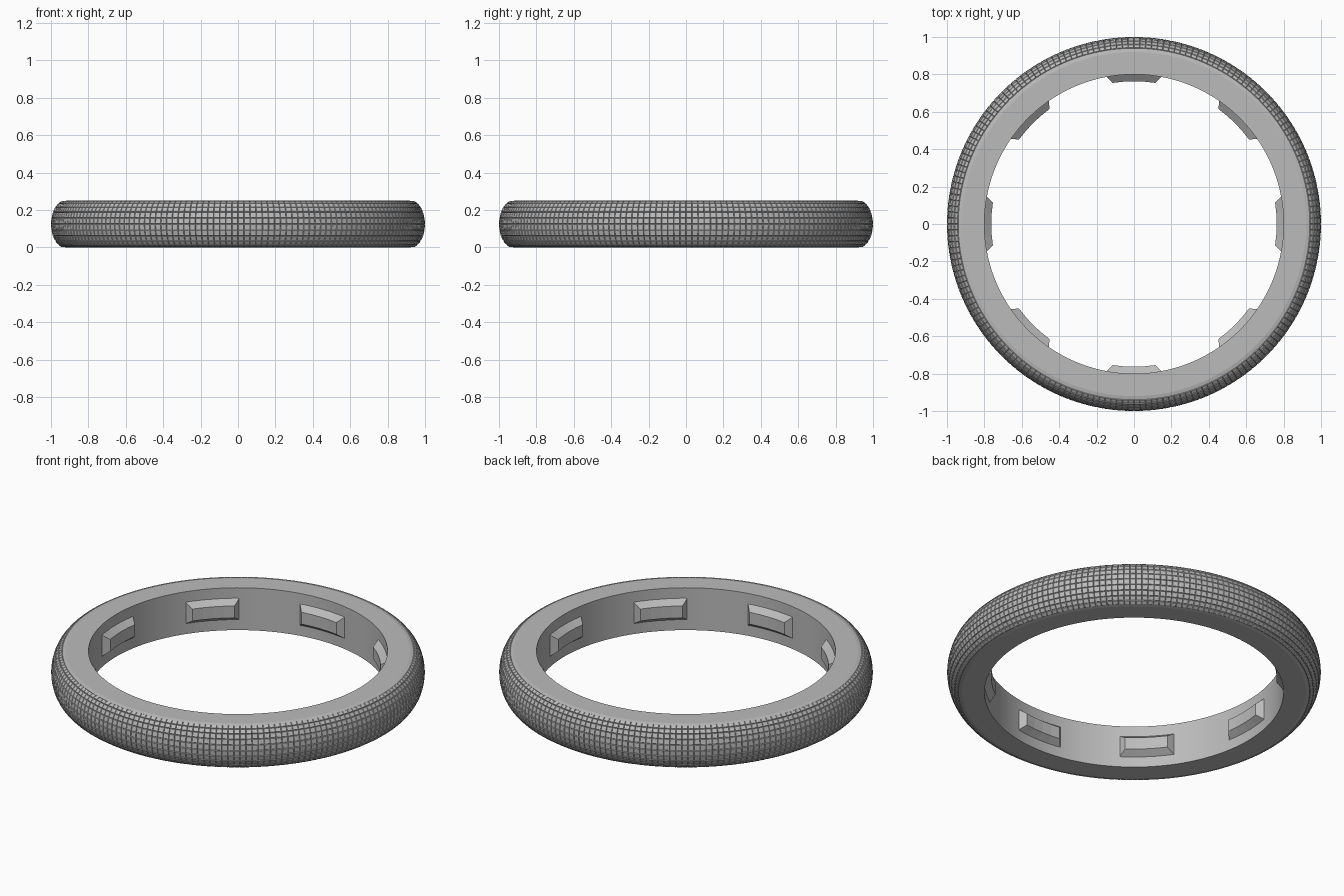
import bpy, bmesh
from math import sin, cos, pi, radians

cube = bpy.data.objects.get("Cube")
if cube:
    bpy.data.objects.remove(cube, do_unlink=True)

HEIGHT = 0.25
MID = HEIGHT / 2
INNER = 0.8
RIM = 0.92
RELIEF = 0.004
COLUMNS = 192
ROWS = 12

grey = bpy.data.materials.new("matte_grey")
grey.use_nodes = True
colour = (0.5, 0.5, 0.5, 1)
grey.diffuse_color = colour
grey.node_tree.nodes["Principled BSDF"].inputs["Base Color"].default_value = colour


def to_mesh(bm, name):
    bmesh.ops.recalc_face_normals(bm, faces=bm.faces)
    mesh = bpy.data.meshes.new(name)
    bm.to_mesh(mesh)
    bm.free()
    mesh.materials.append(grey)
    return mesh


def add_object(mesh, name):
    obj = bpy.data.objects.new(name, mesh)
    bpy.context.collection.objects.link(obj)
    return obj


# Ring body: flat inner wall, flat rims and a rounded outer side
bm = bmesh.new()
profile = [(INNER, 0), (INNER, HEIGHT)]
for i in range(ROWS + 1):
    a = pi / 2 - pi * i / ROWS
    profile.append((RIM + (1 - RIM - RELIEF) * cos(a), MID + MID * sin(a)))
verts = [bm.verts.new((r, 0, z)) for r, z in profile]
edges = [bm.edges.new((v, verts[(i + 1) % len(verts)])) for i, v in enumerate(verts)]
bmesh.ops.spin(bm, geom=verts + edges, cent=(0, 0, 0), axis=(0, 0, 1),
               angle=2 * pi, steps=COLUMNS, use_merge=True)
bmesh.ops.remove_doubles(bm, verts=bm.verts, dist=0.0005)
bmesh.ops.recalc_face_normals(bm, faces=bm.faces)

# Grip texture: fine raised tiles on the outer side
outer = [f for f in bm.faces
         if f.calc_center_median().xy.length > RIM + 0.005 and f.normal.z ** 2 < 0.95]
bmesh.ops.inset_individual(bm, faces=outer, thickness=0.003, depth=RELIEF)
for v in bm.verts:
    v.co.z = min(max(v.co.z, 0), HEIGHT)
ring = add_object(to_mesh(bm, "ring_body"), "ring_body")
bpy.context.view_layer.objects.active = ring
ring.select_set(True)
bpy.ops.object.shade_smooth_by_angle(angle=radians(12))

# Tapered pad: curved block with chamfered sides
bm = bmesh.new()
STEPS = 4
section = [(0.803, -0.065, 10.6), (0.763, -0.035, 8.6),
           (0.763, 0.035, 8.6), (0.803, 0.065, 10.6)]
loops = []
for i in range(STEPS + 1):
    t = 2 * i / STEPS - 1
    loops.append([bm.verts.new((r * cos(radians(h * t)), r * sin(radians(h * t)), MID + z))
                  for r, z, h in section])
for a, b in zip(loops, loops[1:]):
    for j in range(4):
        k = (j + 1) % 4
        bm.faces.new((a[j], a[k], b[k], b[j]))
bm.faces.new(loops[0])
bm.faces.new(loops[-1])
pad = to_mesh(bm, "inner_pad")

# Eight pads around the inner wall
for i in range(8):
    add_object(pad, f"inner_pad_{i + 1}").rotation_euler.z = i * pi / 4
